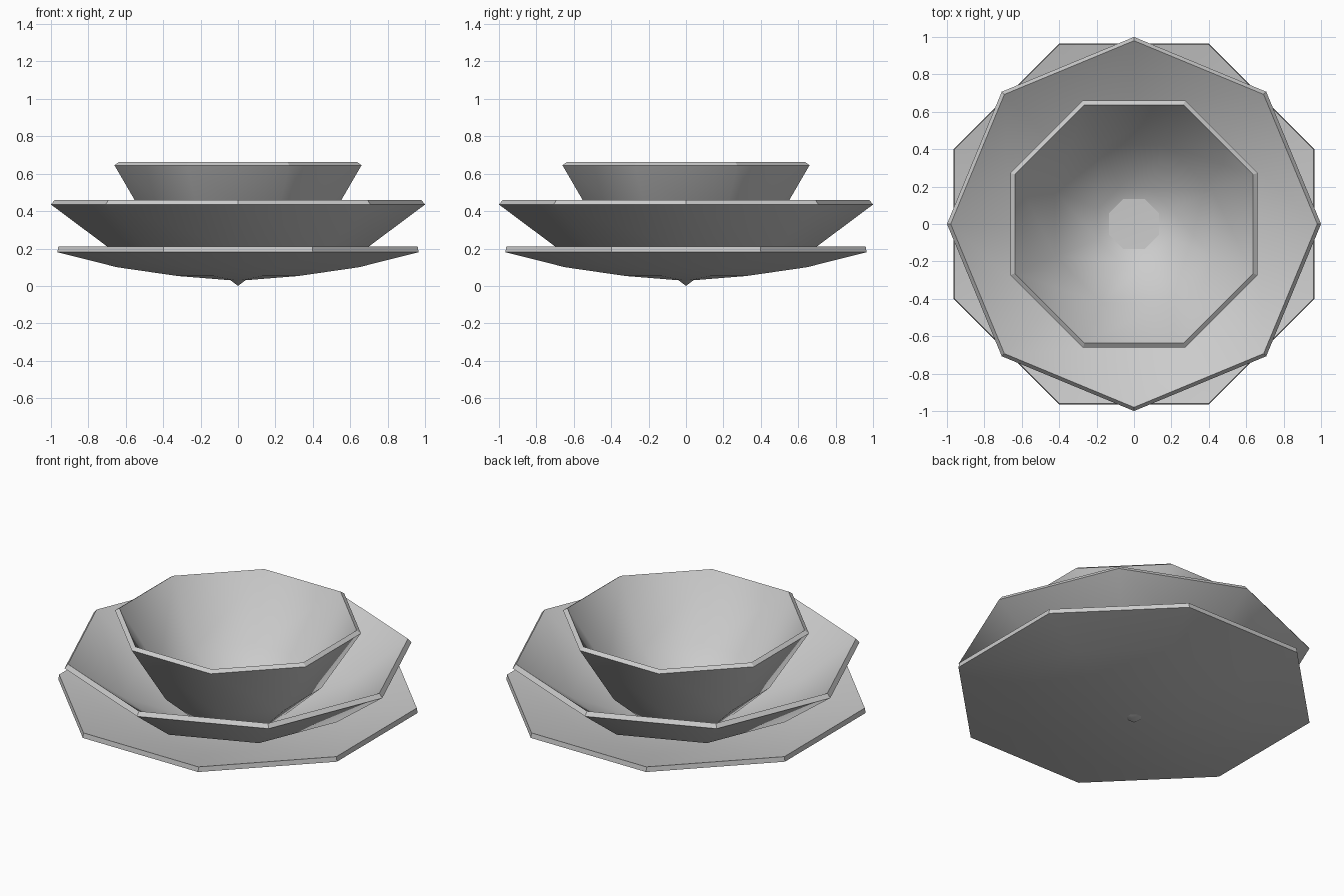
import bpy, bmesh, math

if "Cube" in bpy.data.objects:
    bpy.data.objects.remove(bpy.data.objects["Cube"])

grey = bpy.data.materials.new("grey ceramic")
grey.diffuse_color = (0.6, 0.6, 0.6, 1)
grey.use_nodes = True
grey.node_tree.nodes["Principled BSDF"].inputs["Base Color"].default_value = grey.diffuse_color

SIDES = 8


def dish(name, outer, inner, turn):
    """Octagonal dish: outer and inner profiles (radius, z) run from rim to centre."""
    bm = bmesh.new()

    def shell(profile):
        rings = []
        for r, z in profile[:-1]:
            angles = [turn + math.tau * i / SIDES for i in range(SIDES)]
            rings.append([bm.verts.new((r * math.cos(a), r * math.sin(a), z)) for a in angles])
        return rings, bm.verts.new((0, 0, profile[-1][1]))

    out_rings, out_tip = shell(outer)
    in_rings, in_tip = shell(inner)
    for i in range(SIDES):
        j = (i + 1) % SIDES
        for rings, tip in ((out_rings, out_tip), (in_rings, in_tip)):
            for a, b in zip(rings, rings[1:]):
                bm.faces.new((a[i], a[j], b[j], b[i]))
            bm.faces.new((rings[-1][i], rings[-1][j], tip))
        # rim strip joining the two shells
        rim = bm.faces.new((out_rings[0][i], out_rings[0][j], in_rings[0][j], in_rings[0][i]))
        rim.material_index = 1
    bmesh.ops.recalc_face_normals(bm, faces=bm.faces)

    # smooth walls, flat rim with crisp edges
    for f in bm.faces:
        f.smooth = f.material_index == 0
    for f in bm.faces:
        if not f.smooth:
            for e in f.edges:
                e.smooth = False
            f.material_index = 0
    mesh = bpy.data.meshes.new(name)
    bm.to_mesh(mesh)
    bm.free()
    mesh.materials.append(grey)
    obj = bpy.data.objects.new(name, mesh)
    bpy.context.collection.objects.link(obj)
    return obj


FLAT = math.pi / SIDES   # flat sides face the axes

# wide shallow plate
dish("plate",
     [(1.045, 0.18), (0.70, 0.10), (0.35, 0.053), (0, 0.027)],
     [(1.04, 0.21), (0.695, 0.13), (0.347, 0.085), (0, 0.062)], FLAT)

# middle bowl, corners on the axes
dish("soup_bowl",
     [(1.0, 0.435), (0.685, 0.20), (0.34, 0.066), (0, 0.035)],
     [(0.98, 0.46), (0.665, 0.23), (0.33, 0.09), (0, 0.045)], 0)

# small deep bowl with a pointed foot
dish("small_bowl",
     [(0.715, 0.645), (0.485, 0.28), (0.24, 0.06), (0.05, 0.035), (0, 0)],
     [(0.69, 0.662), (0.455, 0.30), (0.21, 0.09), (0, 0.03)], FLAT)
